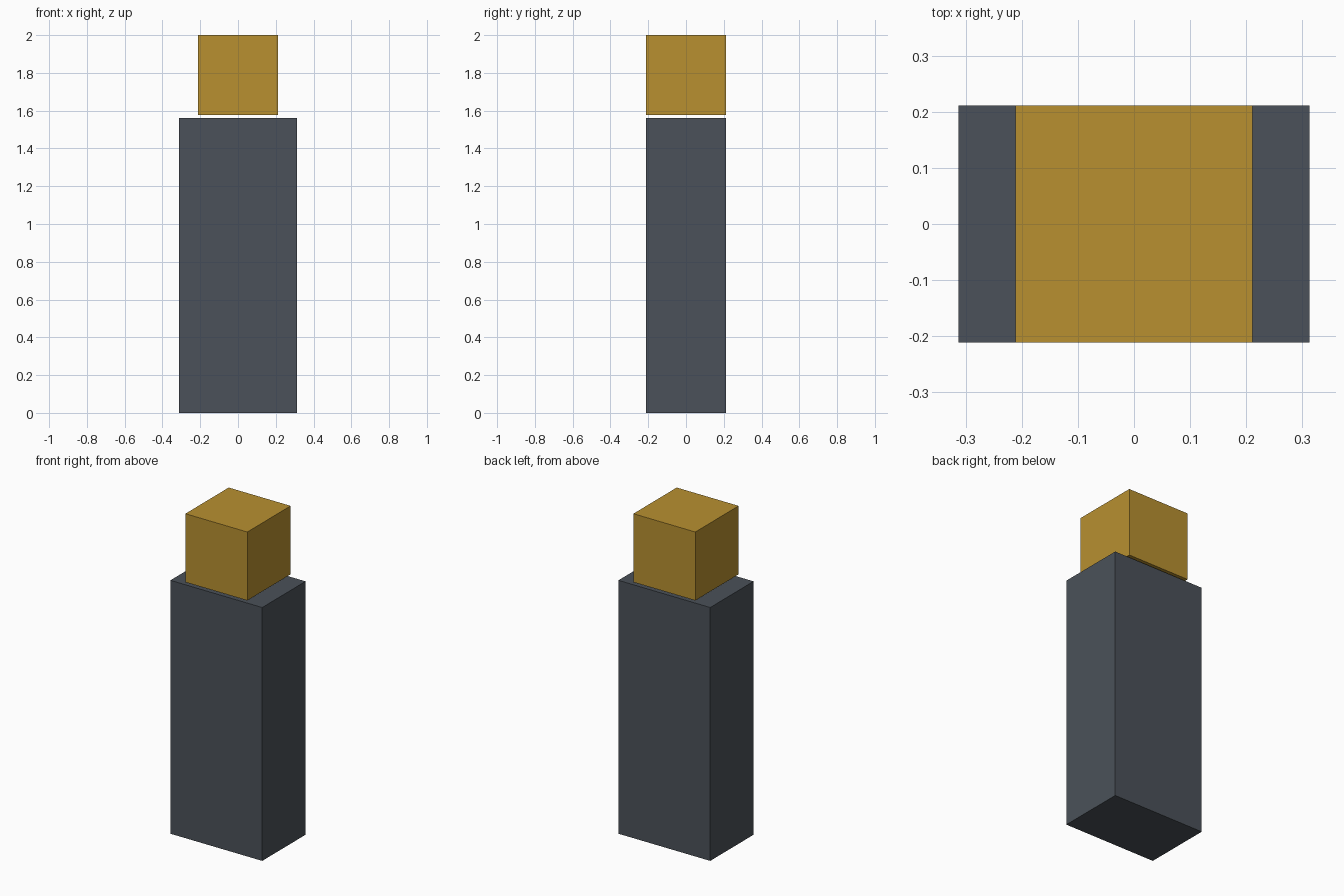
import bpy

if "Cube" in bpy.data.objects:
    bpy.data.objects.remove(bpy.data.objects["Cube"])


def material(name, color):
    mat = bpy.data.materials.new(name)
    mat.diffuse_color = (*color, 1.0)
    mat.use_nodes = True
    mat.node_tree.nodes["Principled BSDF"].inputs["Base Color"].default_value = mat.diffuse_color
    return mat


def box(name, size, z_bottom, mat):
    """Flat-shaded block centred on x = y = 0, resting at z_bottom."""
    bpy.ops.mesh.primitive_cube_add(size=1, location=(0, 0, z_bottom + size[2] / 2))
    obj = bpy.context.object
    obj.name = name
    obj.scale = size
    bpy.ops.object.transform_apply(location=False, rotation=False, scale=True)
    obj.data.materials.append(mat)
    return obj


slate = material("slate", (0.07, 0.083, 0.1))
gold = material("gold", (0.48, 0.28, 0.03))

# Tall rectangular body
box("body", (0.626, 0.422, 1.562), 0.0, slate)

# Cube head, floating just above the body
box("head", (0.422, 0.422, 0.422), 1.578, gold)
